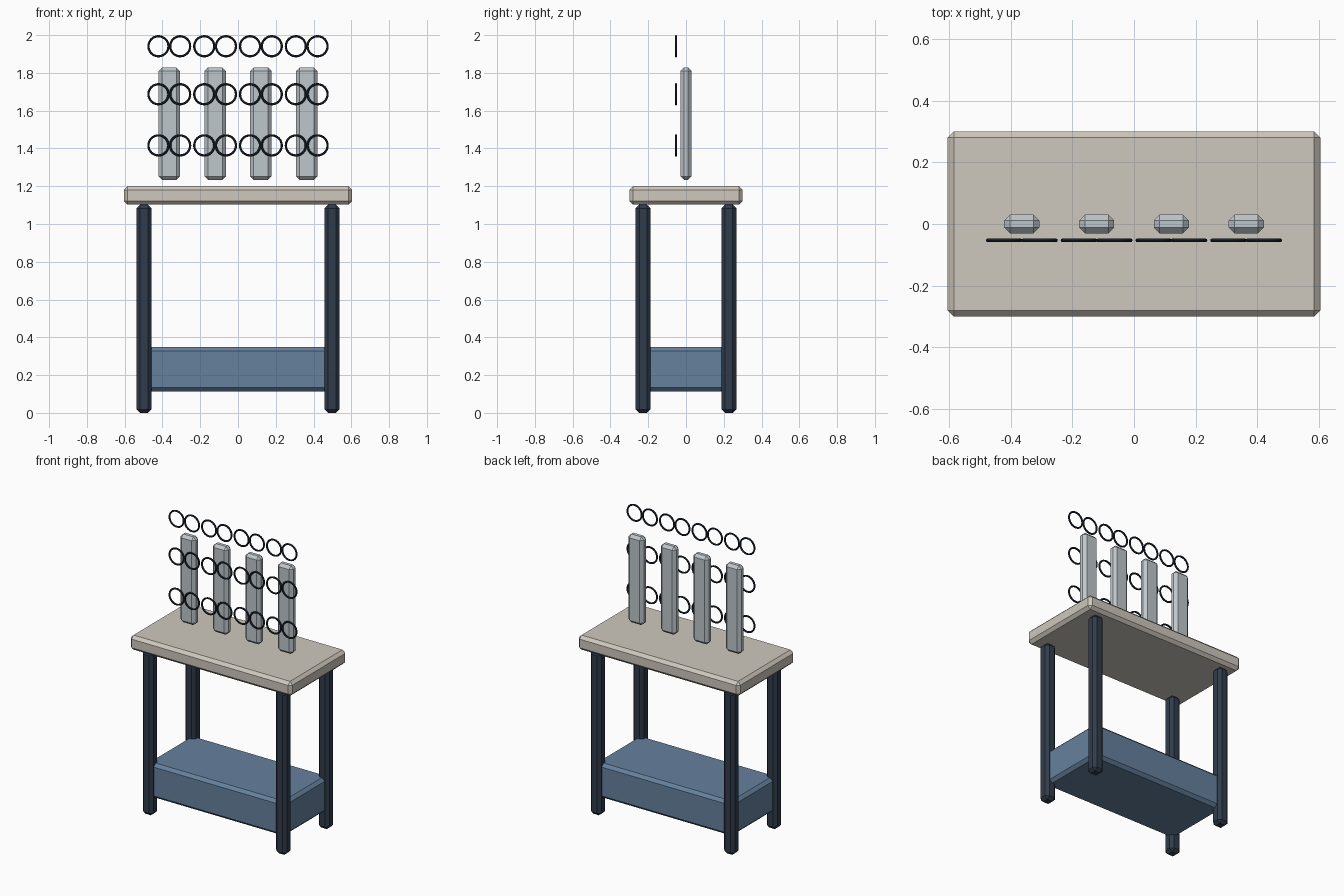
import bpy
from math import pi

if "Cube" in bpy.data.objects:
    bpy.data.objects.remove(bpy.data.objects["Cube"])


def material(name, rgb):
    m = bpy.data.materials.new(name)
    m.diffuse_color = (*rgb, 1)
    m.use_nodes = True
    m.node_tree.nodes["Principled BSDF"].inputs["Base Color"].default_value = m.diffuse_color
    return m


STONE = material("stone", (0.62, 0.58, 0.51))
DARK = material("dark_steel", (0.03, 0.045, 0.07))
BLUE = material("blue_panel", (0.13, 0.22, 0.34))
PALE = material("pale_metal", (0.52, 0.57, 0.60))
NAVY = material("navy_wire", (0.015, 0.025, 0.045))


def box(name, centre, size, bevel, mat):
    """Chamfered box."""
    bpy.ops.mesh.primitive_cube_add(size=1, location=centre)
    ob = bpy.context.object
    ob.name = name
    ob.scale = size
    bpy.ops.object.transform_apply(location=False, rotation=False, scale=True)
    mod = ob.modifiers.new("chamfer", "BEVEL")
    mod.width = bevel
    mod.segments = 1
    ob.data.materials.append(mat)
    return ob


def ring(name, centre):
    """Thin wire ring facing the front."""
    bpy.ops.mesh.primitive_torus_add(
        location=centre, rotation=(pi / 2, 0, 0), major_radius=0.053,
        minor_radius=0.006, major_segments=32, minor_segments=8)
    ob = bpy.context.object
    ob.name = name
    ob.data.materials.append(NAVY)
    bpy.ops.object.shade_smooth_by_angle()


# Table top
box("table_top", (0, 0, 1.151), (1.208, 0.6, 0.098), 0.02, STONE)

# Four legs
for side, sx in (("left", -1), ("right", 1)):
    for end, sy in (("front", -1), ("back", 1)):
        box(f"{end}_{side}_leg", (sx * 0.498, sy * 0.227, 0.551),
            (0.079, 0.079, 1.102), 0.019, DARK)

# Lower storage box held between the legs
box("lower_box", (0, 0, 0.231), (1.03, 0.485, 0.234), 0.02, BLUE)

# Four upright bars, each with three pairs of rings in front
for i in range(4):
    x = (i - 1.5) * 0.2425
    box(f"upright_bar_{i + 1}", (x, 0, 1.531), (0.114, 0.06, 0.595), 0.019, PALE)
    for j, z in enumerate((1.416, 1.687, 1.941)):
        for side, dx in (("left", -0.0575), ("right", 0.0575)):
            ring(f"{side}_ring_{i + 1}_{j + 1}", (x + dx, -0.053, z))
